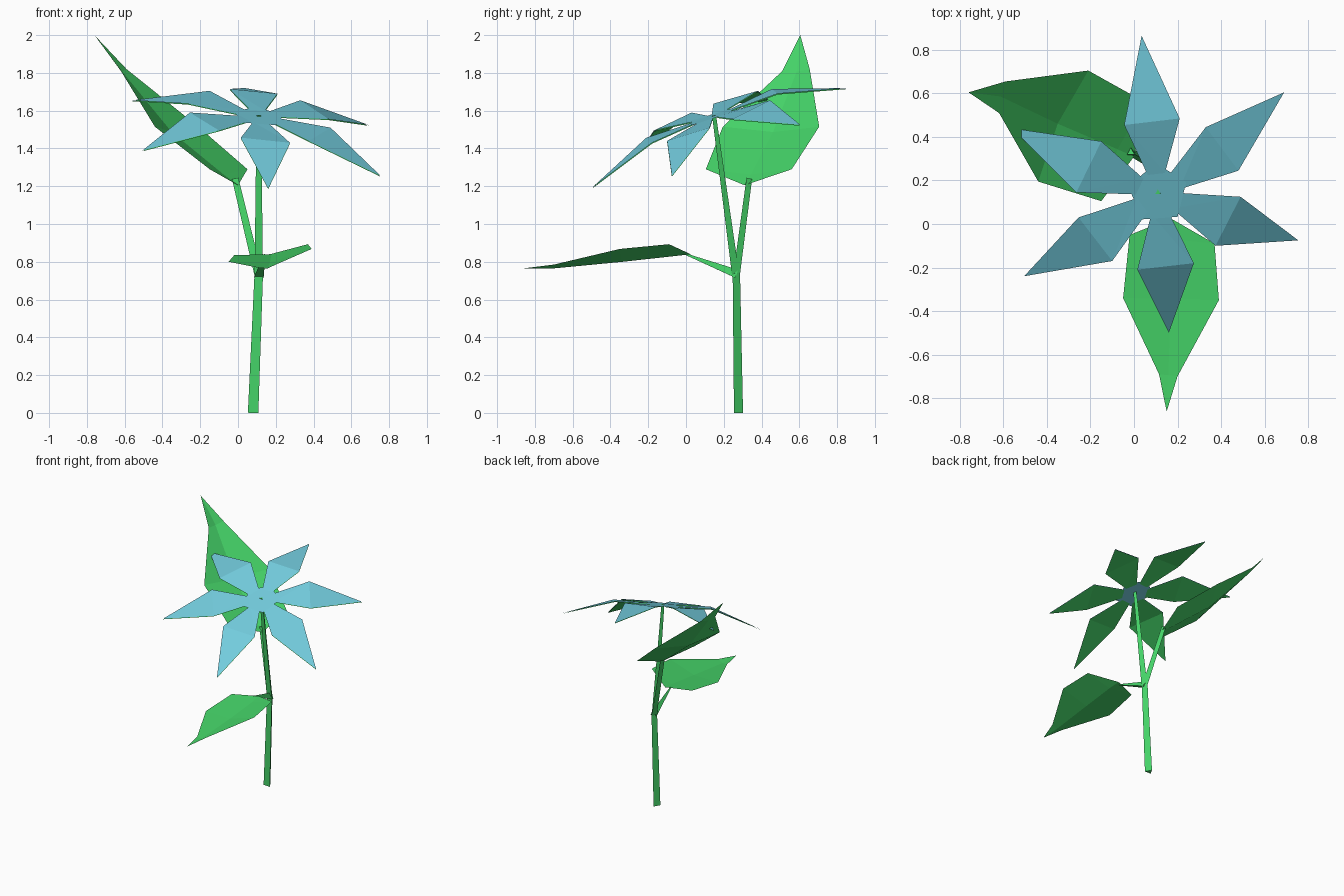
import bpy, math
from mathutils import Vector as V

if "Cube" in bpy.data.objects:
    bpy.data.objects.remove(bpy.data.objects["Cube"])


def material(name, rgb):
    m = bpy.data.materials.new(name)
    m.diffuse_color = (*rgb, 1)
    m.use_nodes = True
    m.node_tree.nodes["Principled BSDF"].inputs["Base Color"].default_value = m.diffuse_color
    return m


GREEN = material("leaf_green", (0.06, 0.66, 0.14))
BLUE = material("petal_blue", (0.17, 0.60, 0.72))


def build(name, verts, faces, mat):
    me = bpy.data.meshes.new(name)
    me.from_pydata([tuple(v) for v in verts], [], faces)
    me.materials.append(mat)
    ob = bpy.data.objects.new(name, me)
    bpy.context.collection.objects.link(ob)
    return ob


def stalk(name, path, radii):
    """Tapered three-sided tube; one flat side faces the front."""
    verts, faces = [], []
    for i, p in enumerate(path):
        d = (V(path[min(i + 1, len(path) - 1)]) - V(path[max(i - 1, 0)])).normalized()
        side = V((1, 0, 0)) - d * d.x
        side.normalize()
        back = d.cross(side)
        for k in range(3):
            a = math.radians(90 + 120 * k)
            verts.append(V(p) + radii[i] * (side * math.cos(a) + back * math.sin(a)))
        if i:
            for k in range(3):
                a, b = 3 * i - 3 + k, 3 * i - 3 + (k + 1) % 3
                faces.append((a, b, b + 3, a + 3))
    n = len(verts)
    faces += [(2, 1, 0), (n - 3, n - 2, n - 1)]
    build(name, verts, faces, GREEN)


# Stem and branches
stalk("main_stem", [(0.08, 0.27, 0), (0.11, 0.26, 0.74)], [0.032, 0.026])
stalk("flower_stalk", [(0.11, 0.258, 0.72), (0.11, 0.145, 1.575)], [0.026, 0.014])
stalk("upper_leaf_stalk", [(0.11, 0.26, 0.72), (-0.015, 0.33, 1.24)], [0.024, 0.02])
stalk("lower_leaf_stalk", [(0.11, 0.265, 0.73), (0.14, 0.0, 0.838)], [0.03, 0.006])


def leaf(name, base, left, right, tip, sag):
    """Pointed blade with a midrib sunk along the sag vector."""
    mid = [(V(a) + V(b)) / 2 + V(sag) * s for a, b, s in zip(left, right, (1, 1, 0.3))]
    verts = [base, tip] + left + mid + right
    faces = [(0, 5, 2), (0, 8, 5), (4, 7, 1), (7, 10, 1)]
    for i in (2, 3):
        faces += [(i, i + 3, i + 4, i + 1), (i + 3, i + 6, i + 7, i + 4)]
    build(name, verts, faces, GREEN)


# Leaves
leaf("upper_leaf", (0.0, 0.31, 1.205),
     [(-0.15, 0.105, 1.29), (-0.44, 0.195, 1.515), (-0.62, 0.51, 1.81)],
     [(0.05, 0.56, 1.29), (-0.21, 0.705, 1.515), (-0.59, 0.655, 1.82)],
     (-0.76, 0.605, 2.0), (-0.026, 0.011, -0.028))
leaf("lower_leaf", (0.17, 0.025, 0.84),
     [(-0.02, -0.05, 0.835), (-0.05, -0.34, 0.80), (0.115, -0.69, 0.767)],
     [(0.37, -0.09, 0.893), (0.39, -0.35, 0.868), (0.20, -0.70, 0.785)],
     (0.15, -0.862, 0.765), (0, 0, -0.035))

# Flower centre: tilted pentagon
C = V((0.11, 0.14, 1.57))


def tilted(x, y):
    return V((x, y, C.z - 0.1 * (x - C.x) + 0.35 * (y - C.y)))


ring = [tilted(C.x + 0.14 * math.cos(a), C.y + 0.14 * math.sin(a))
        for a in (math.radians(94 + 72 * k) for k in range(5))]
build("flower_centre", ring, [(0, 1, 2, 3, 4)], BLUE)

# Petals: two shoulders and a drooping tip, blue above with a green layer below
PETALS = [
    ((-0.045, 0.455, 1.715), (0.21, 0.485, 1.69), (0.035, 0.865, 1.72)),
    ((0.33, 0.445, 1.655), (0.48, 0.245, 1.555), (0.69, 0.605, 1.525)),
    ((0.49, 0.125, 1.51), (0.375, -0.10, 1.44), (0.755, -0.075, 1.255)),
    ((0.275, -0.18, 1.43), (0.015, -0.21, 1.457), (0.16, -0.50, 1.19)),
    ((-0.10, -0.17, 1.495), (-0.255, 0.03, 1.59), (-0.505, -0.24, 1.39)),
    ((-0.265, 0.145, 1.637), (-0.15, 0.38, 1.705), (-0.56, 0.44, 1.655)),
]
for i, (a, b, tip) in enumerate(PETALS, 1):
    a, b, tip = V(a), V(b), V(tip)
    out = ((a + b) / 2 - C).xy.normalized()
    inner = C.xy + out * 0.09
    side = (b - a).xy.normalized() * 0.04
    verts = [tilted(*(inner - side)), tilted(*(inner + side)), b, a, tip]
    faces = [(0, 3, 1), (1, 3, 2), (3, 4, 2)]
    build(f"petal_{i}", verts, faces, BLUE)
    below = [v - V((0, 0, 0.005)) for v in verts]
    build(f"petal_underside_{i}", below, [f[::-1] for f in faces], GREEN)
